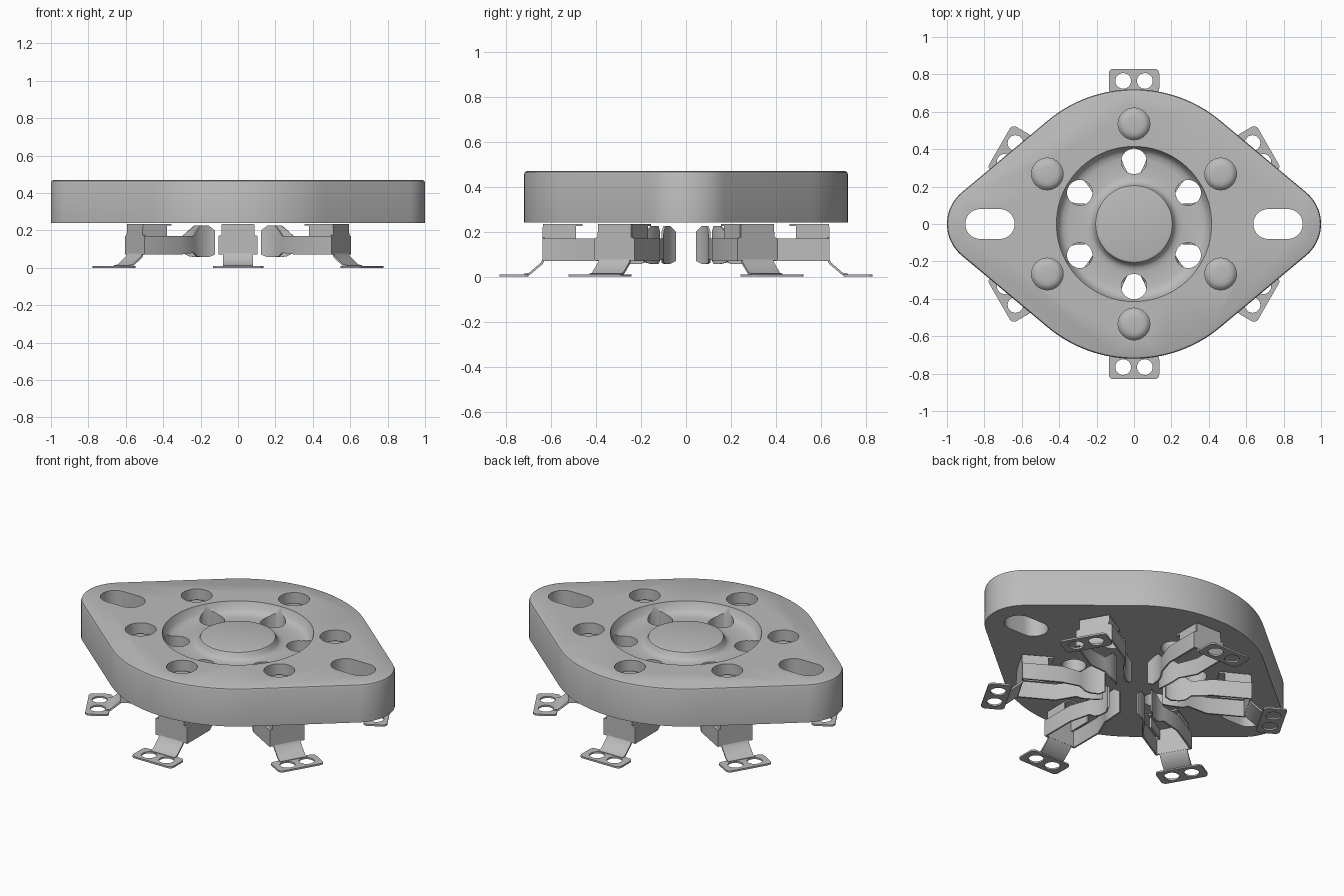
import bpy, bmesh
from math import sin, cos, acos, pi, radians
from mathutils import Matrix

cube = bpy.data.objects.get("Cube")
if cube:
    bpy.data.objects.remove(cube)

gray = bpy.data.materials.new("socket_gray")
gray.use_nodes = True
gray.diffuse_color = (0.5, 0.5, 0.5, 1)
gray.node_tree.nodes["Principled BSDF"].inputs["Base Color"].default_value = (0.5, 0.5, 0.5, 1)


def make(name, bm):
    bmesh.ops.recalc_face_normals(bm, faces=bm.faces)
    me = bpy.data.meshes.new(name)
    bm.to_mesh(me)
    bm.free()
    me.materials.append(gray)
    ob = bpy.data.objects.new(name, me)
    bpy.context.collection.objects.link(ob)
    return ob


def loft(name, loops):
    """Closed solid through equally long rings of points."""
    bm = bmesh.new()
    rings = [[bm.verts.new(p) for p in loop] for loop in loops]
    n = len(rings[0])
    for a, b in zip(rings, rings[1:]):
        for i in range(n):
            j = (i + 1) % n
            bm.faces.new((a[i], a[j], b[j], b[i]))
    bm.faces.new(rings[0][::-1])
    bm.faces.new(rings[-1])
    return make(name, bm)


def arc(cx, cy, r, a0, a1, n):
    return [(cx + r * cos(a0 + (a1 - a0) * i / n), cy + r * sin(a0 + (a1 - a0) * i / n))
            for i in range(n + 1)]


def at(points, z):
    return [(x, y, z) for x, y in points]


def lathe(name, profile, x=0, y=0, n=64):
    return loft(name, [at(arc(x, y, r, 0, 2 * pi, n)[:-1], z) for r, z in profile])


def cut(ob, cutter):
    mod = ob.modifiers.new("cut", 'BOOLEAN')
    mod.operation = 'DIFFERENCE'
    mod.solver = 'EXACT'
    mod.object = cutter
    apply(ob)
    bpy.data.objects.remove(cutter)


def apply(ob):
    deps = bpy.context.evaluated_depsgraph_get()
    deps.update()
    me = bpy.data.meshes.new_from_object(ob.evaluated_get(deps))
    ob.modifiers.clear()
    ob.data = me


def outline(inset):
    """Round centre blended by tangents into two small rounded ends."""
    t = acos((0.72 - 0.22) / 0.78)
    big, small = 0.72 - inset, 0.22 - inset
    return (arc(0.78, 0, small, -t, t, 20) + arc(0, 0, big, t, pi - t, 32)
            + arc(-0.78, 0, small, pi - t, pi + t, 20) + arc(0, 0, big, pi + t, 2 * pi - t, 32))


# Socket body with softened top edge
body = loft("socket_body", [at(outline(i), z) for i, z in
                            ((0, 0.24), (0, 0.455), (0.004, 0.465), (0.015, 0.47))])

# Ring-shaped recess around a slightly lowered centre disc
groove = [(0.19, 0.452), (0.205, 0.448), (0.213, 0.435), (0.22, 0.42), (0.235, 0.41),
          (0.26, 0.405), (0.35, 0.405), (0.38, 0.412), (0.4, 0.43), (0.415, 0.47), (0.415, 0.52)]
cut(body, lathe("groove_cutter", groove[:1] + groove, n=96))

# Mounting slots
for s in (-1, 1):
    slot = (arc(s * 0.77 + 0.052, 0, 0.08, -pi / 2, pi / 2, 16)
            + arc(s * 0.77 - 0.052, 0, 0.08, pi / 2, 1.5 * pi, 16))
    cut(body, loft("slot_cutter", [at(slot, 0.1), at(slot, 0.6)]))

# Pin holes inside the ring and shallow domed pockets outside it
pocket = [(0.04, 0.42), (0.06, 0.417), (0.074, 0.41), (0.085, 0.395), (0.085, 0.6)]
angles = [radians(30 + 60 * k) for k in range(6)]
for a in angles:
    cut(body, lathe("pin_cutter", [(0.068, 0.1), (0.068, 0.6)],
                    0.335 * cos(a), 0.335 * sin(a), 32))
    cut(body, lathe("pocket_cutter", pocket, 0.535 * cos(a), 0.535 * sin(a), 32))


def ribbon(bm, pairs):
    """Thin strip of quads through pairs of edge points."""
    rows = [[bm.verts.new(p) for p in pair] for pair in pairs]
    for a, b in zip(rows, rows[1:]):
        bm.faces.new((a[0], a[1], b[1], b[0]))


def clip_mesh():
    bm = bmesh.new()
    # Spine: top tab, outer wall and slanted tail (radius, height, half width)
    spine = [(0.46, 0.23, 0.085), (0.633, 0.23, 0.085), (0.633, 0.175, 0.085),
             (0.633, 0.17, 0.105), (0.633, 0.072, 0.105)]
    tail = [(0.633, 0.075, 0.08), (0.64, 0.06, 0.08), (0.695, 0.013, 0.08), (0.72, 0.008, 0.08)]
    for path in (spine, tail):
        ribbon(bm, [((r, -w, z), (r, w, z)) for r, z, w in path])
    # Neck sides and spring arms (radius, offset, low, high)
    neck = [(0.633, 0.082, 0.165, 0.23), (0.49, 0.082, 0.165, 0.23)]
    arm = [(0.633, 0.1, 0.07, 0.17), (0.42, 0.1, 0.07, 0.17), (0.31, 0.058, 0.08, 0.17),
           (0.28, 0.042, 0.062, 0.2), (0.25, 0.034, 0.057, 0.225),
           (0.2, 0.03, 0.057, 0.225), (0.168, 0.042, 0.07, 0.2)]
    for s in (-1, 1):
        for path in (neck, arm):
            ribbon(bm, [((r, s * o, lo), (r, s * o, hi)) for r, o, lo, hi in path])
    ob = make("contact_clip", bm)
    mod = ob.modifiers.new("sheet", 'SOLIDIFY')
    mod.thickness = 0.01
    mod.offset = 0
    apply(ob)
    return ob


# Solder lug: rounded plate with two holes
def lug_mesh():
    c, plan = 0.025, []
    for i, (x, y) in enumerate(((0.805, 0.11), (0.725, 0.11), (0.725, -0.11), (0.805, -0.11))):
        plan += arc(x, y, c, i * pi / 2, (i + 1) * pi / 2, 5)
    ob = loft("solder_lug", [at(plan, 0), at(plan, 0.01)])
    for y in (-0.058, 0.058):
        cut(ob, lathe("lug_cutter", [(0.042, -0.1), (0.042, 0.1)], 0.765, y, 24))
    return ob


# Six contacts around the centre
parts = [body]
for source in (clip_mesh(), lug_mesh()):
    for k, a in enumerate(angles):
        ob = source if k == 0 else source.copy()
        if k:
            bpy.context.collection.objects.link(ob)
        ob.name = f"{source.name.split('.')[0]}" if k == 0 else f"{source.name}_{k + 1}"
        ob.matrix_world = Matrix.Rotation(a, 4, 'Z')
        parts.append(ob)

for ob in bpy.context.view_layer.objects:
    ob.select_set(ob in parts)
bpy.context.view_layer.objects.active = body
bpy.ops.object.shade_smooth_by_angle(angle=radians(32))
